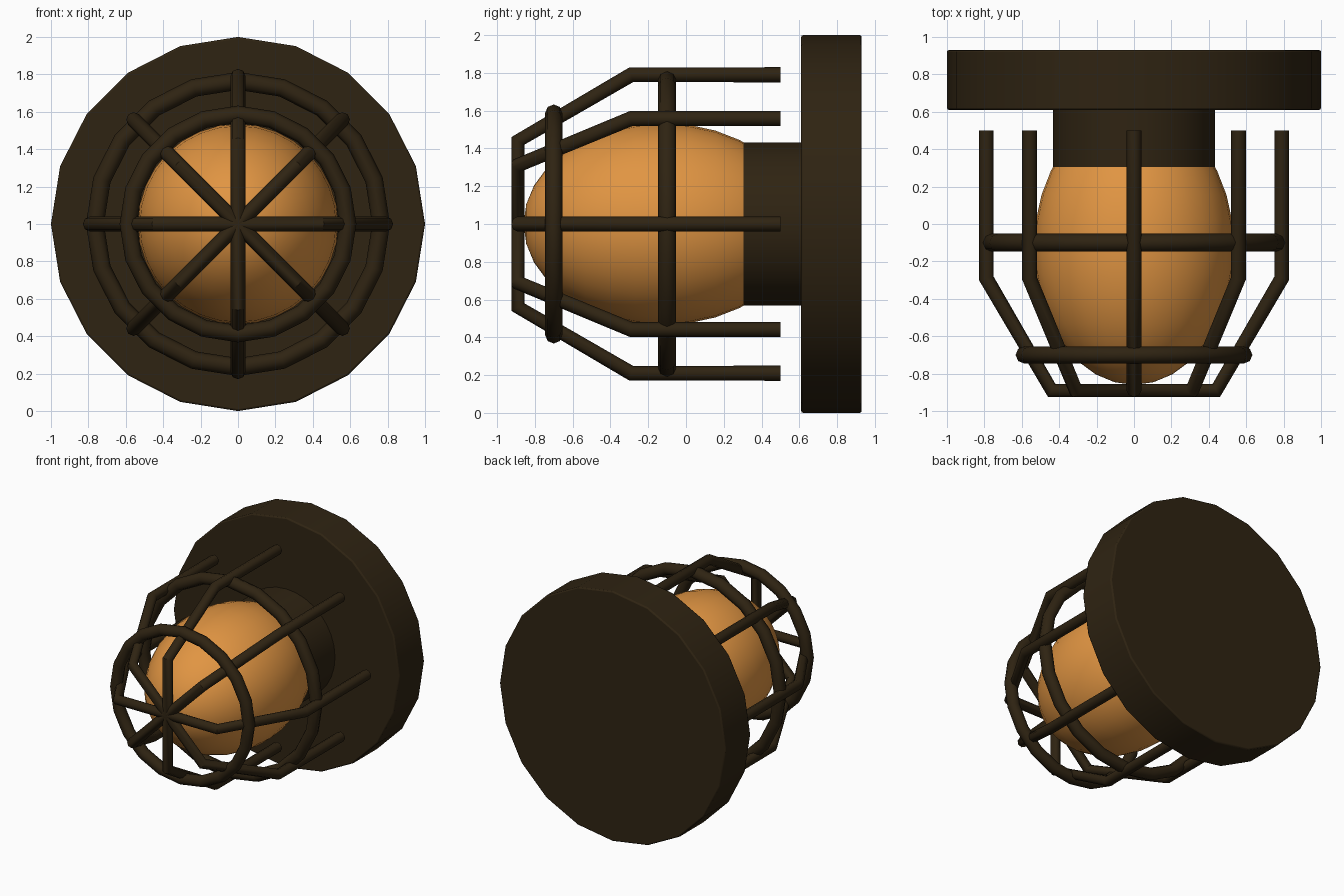
import bpy
from math import pi, sin, cos, radians
from mathutils import Vector

cube = bpy.data.objects.get("Cube")
if cube:
    bpy.data.objects.remove(cube, do_unlink=True)

CENTRE_Z = 1.0
FACE_FRONT = (pi / 2, 0, 0)


def make_material(name, rgb, roughness):
    mat = bpy.data.materials.new(name)
    mat.use_nodes = True
    mat.diffuse_color = (*rgb, 1)
    shader = mat.node_tree.nodes["Principled BSDF"]
    shader.inputs["Base Color"].default_value = (*rgb, 1)
    shader.inputs["Roughness"].default_value = roughness
    return mat


metal = make_material("dark bronze", (0.028, 0.017, 0.006), 0.6)
glass = make_material("amber glass", (0.75, 0.30, 0.055), 0.5)


def finish(name, mat, angle=35):
    """Name, colour and smooth the active object."""
    obj = bpy.context.object
    obj.name = obj.data.name = name
    obj.data.materials.clear()
    obj.data.materials.append(mat)
    bpy.ops.object.shade_smooth_by_angle(angle=radians(angle))
    return obj


def disc(name, radius, y_front, y_back, sides):
    bpy.ops.mesh.primitive_cylinder_add(
        vertices=sides, radius=radius, depth=y_back - y_front,
        location=(0, (y_front + y_back) / 2, CENTRE_Z), rotation=FACE_FRONT)
    return finish(name, metal)


def ring(name, y, major, minor):
    bpy.ops.mesh.primitive_torus_add(
        major_segments=20, minor_segments=8, major_radius=major,
        minor_radius=minor, location=(0, y, CENTRE_Z), rotation=FACE_FRONT)
    return finish(name, metal, 60)


def cage_bar(name, angle):
    """One bent rod running across the cage through the front centre."""
    half = [(0.79, 0.5), (0.79, -0.29), (0.44, -0.89)]
    path = half + [(-r, y) for r, y in reversed(half)]
    curve = bpy.data.curves.new(name, "CURVE")
    curve.dimensions = "3D"
    curve.bevel_depth = 0.04
    curve.bevel_resolution = 2
    curve.use_fill_caps = True
    spline = curve.splines.new("POLY")
    spline.points.add(len(path) - 1)
    for point, (r, y) in zip(spline.points, path):
        point.co = (r * cos(angle), y, CENTRE_Z + r * sin(angle), 1)
    obj = bpy.data.objects.new(name, curve)
    bpy.context.collection.objects.link(obj)
    bpy.ops.object.select_all(action="DESELECT")
    obj.select_set(True)
    bpy.context.view_layer.objects.active = obj
    bpy.ops.object.convert(target="MESH")
    return finish(name, metal, 50)


# Wall plate with softened rims, and the lamp neck
plate = disc("wall_plate", 1.0, 0.61, 0.93, 20)
bevel = plate.modifiers.new("rim", "BEVEL")
bevel.width = 0.01
bevel.segments = 2
bevel.limit_method = "ANGLE"
disc("lamp_neck", 0.432, 0.15, 0.62, 32)

# Egg-shaped glass
bpy.ops.mesh.primitive_uv_sphere_add(
    segments=32, ring_count=16, radius=1,
    location=(0, -0.125, CENTRE_Z), rotation=FACE_FRONT)
bpy.context.object.scale = (0.535, 0.535, 0.735)
finish("glass_bulb", glass, 60)

# Guard cage: four crossing rods and two hoops
for i, label in enumerate(("level", "rising", "upright", "falling")):
    cage_bar(f"cage_bar_{label}", i * pi / 4)
ring("cage_hoop_wide", -0.1, 0.765, 0.048)
ring("cage_hoop_narrow", -0.7, 0.587, 0.046)
